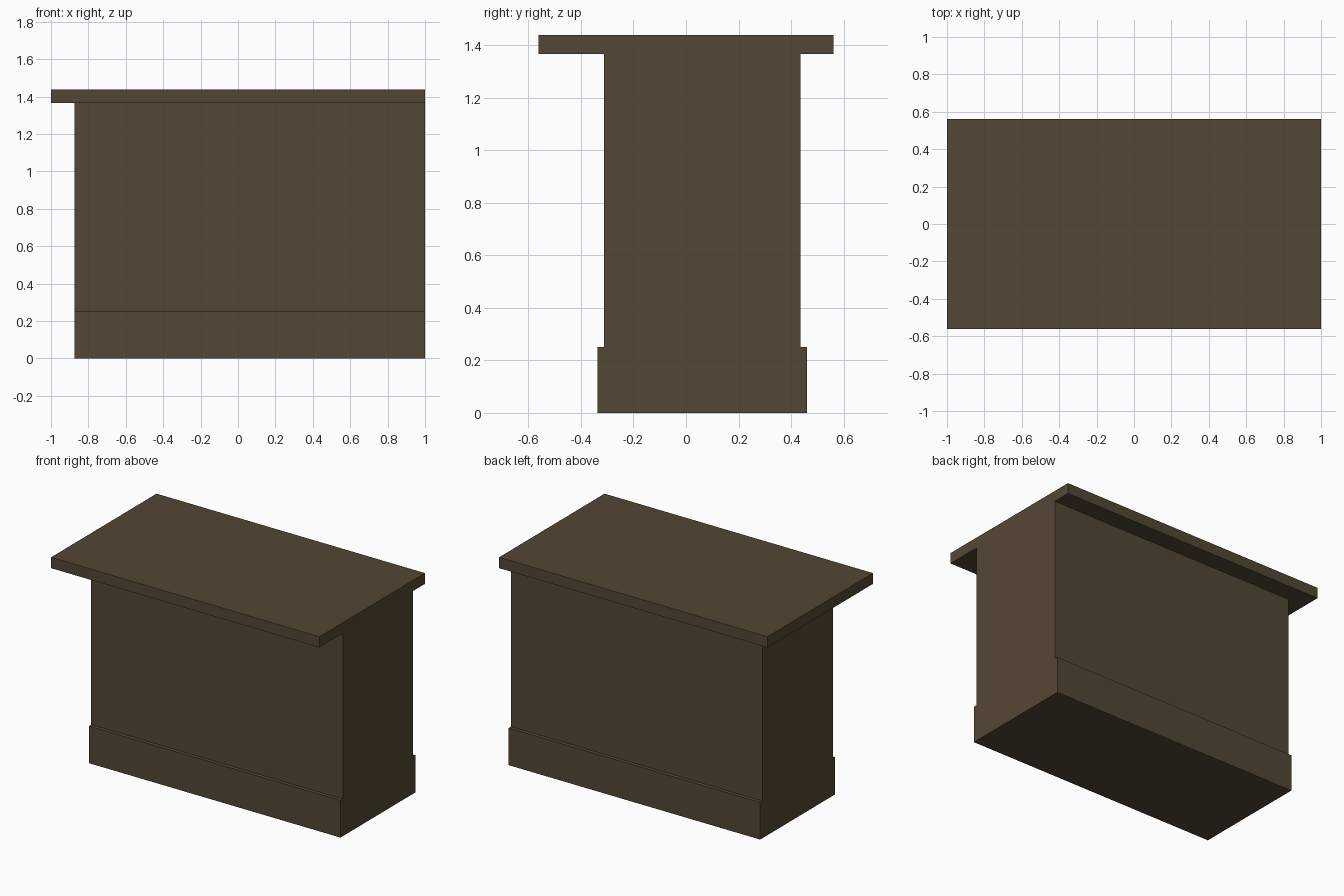
import bpy

if "Cube" in bpy.data.objects:
    bpy.data.objects.remove(bpy.data.objects["Cube"])

wood = bpy.data.materials.new("dark_brown_wood")
wood.diffuse_color = (0.088, 0.063, 0.035, 1.0)
wood.use_nodes = True
wood.node_tree.nodes["Principled BSDF"].inputs["Base Color"].default_value = wood.diffuse_color


def extrude_profile(name, profile, x0, x1):
    """Extrude a counter-clockwise (y, z) profile along x."""
    n = len(profile)
    verts = [(x, y, z) for x in (x0, x1) for y, z in profile]
    faces = [tuple(reversed(range(n))), tuple(range(n, 2 * n))]
    faces += [(i, (i + 1) % n, n + (i + 1) % n, n + i) for i in range(n)]
    mesh = bpy.data.meshes.new(name)
    mesh.from_pydata(verts, [], faces)
    mesh.materials.append(wood)
    obj = bpy.data.objects.new(name, mesh)
    bpy.context.collection.objects.link(obj)
    return obj


BASE_Z, TOP_Z, HEIGHT = 0.25, 1.3655, 1.4385

# Counter body with a wider plinth at front and back, flush at both ends
extrude_profile("counter_body", [
    (-0.3375, 0), (0.46, 0), (0.46, BASE_Z), (0.435, BASE_Z),
    (0.435, TOP_Z), (-0.3125, TOP_Z), (-0.3125, BASE_Z), (-0.3375, BASE_Z),
], -0.875, 1.0)

# Overhanging slab, flush with the body on the right end
extrude_profile("counter_top", [
    (-0.561, TOP_Z), (0.561, TOP_Z), (0.561, HEIGHT), (-0.561, HEIGHT),
], -1.0, 1.0)
